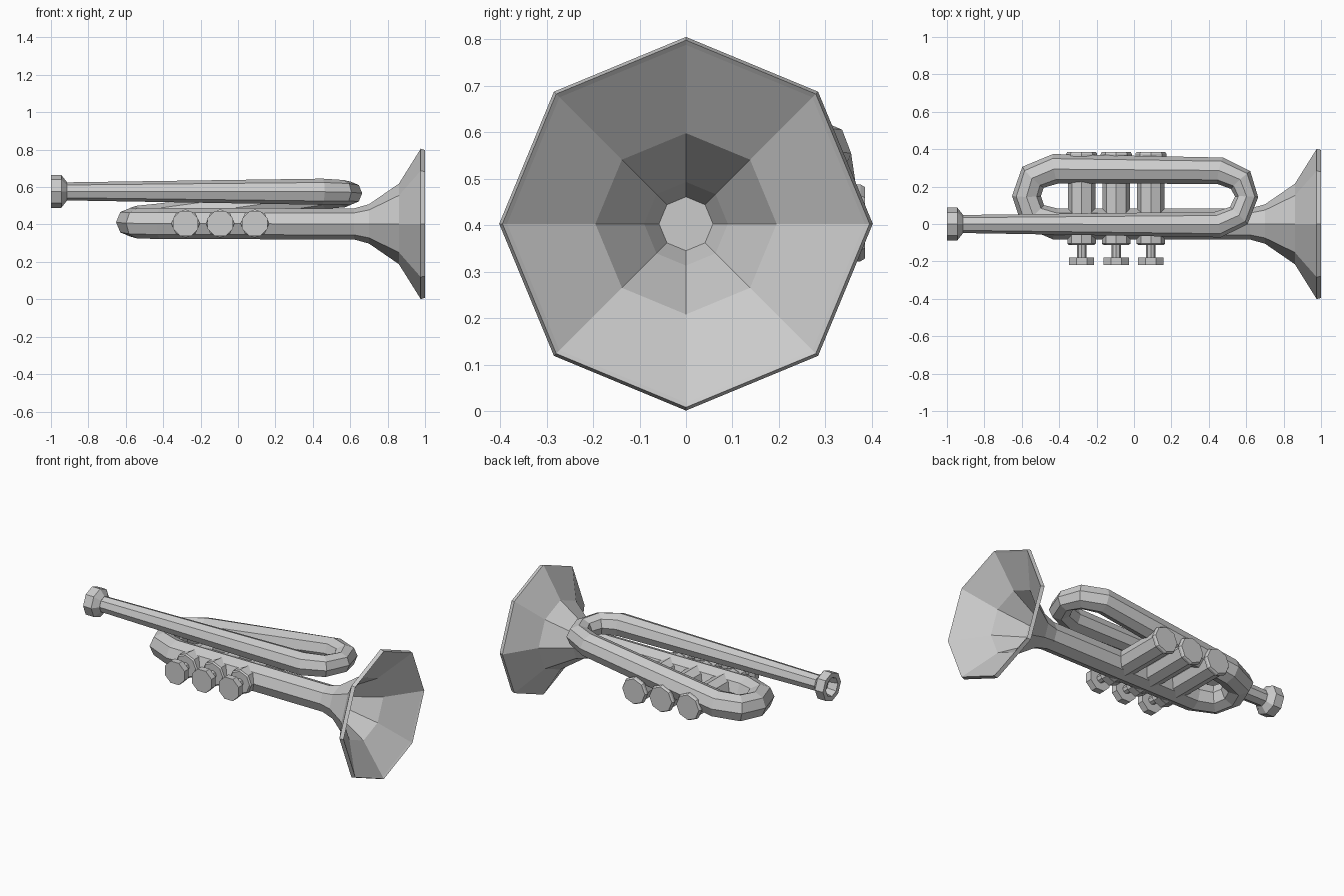
import bpy, bmesh, math
from mathutils import Vector

if "Cube" in bpy.data.objects:
    bpy.data.objects.remove(bpy.data.objects["Cube"])

SIDES = 8
UP = Vector((0, 0, 1))


def loft(name, stations, axis=None, turn=0.0):
    """Skin octagonal rings through (x, y, z, radius) stations, capping both ends."""
    bm = bmesh.new()
    pts = [Vector(s[:3]) for s in stations]
    rings = []
    for i, s in enumerate(stations):
        if axis:
            d = Vector(axis)
        else:
            a = (pts[i] - pts[i - 1]).normalized() if i else Vector()
            b = (pts[i + 1] - pts[i]).normalized() if i < len(pts) - 1 else Vector()
            d = (a + b).normalized()
        side = d.cross(UP).normalized()
        up = side.cross(d).normalized()
        ring = []
        for k in range(SIDES):
            t = 2 * math.pi * k / SIDES + turn
            ring.append(bm.verts.new(pts[i] + s[3] * (up * math.cos(t) + side * math.sin(t))))
        rings.append(ring)
    for r0, r1 in zip(rings, rings[1:]):
        for k in range(SIDES):
            n = (k + 1) % SIDES
            bm.faces.new((r0[k], r0[n], r1[n], r1[k]))
    bm.faces.new(rings[0][::-1])
    bm.faces.new(rings[-1])
    bmesh.ops.recalc_face_normals(bm, faces=bm.faces)
    mesh = bpy.data.meshes.new(name)
    bm.to_mesh(mesh)
    bm.free()
    ob = bpy.data.objects.new(name, mesh)
    bpy.context.collection.objects.link(ob)
    return ob


# Flared bell, outside then back down the inside of the throat
bell = [(0.62, 0.083), (0.70, 0.105), (0.86, 0.215), (0.977, 0.402), (1.0, 0.395),
        (0.992, 0.385), (0.86, 0.195), (0.70, 0.09), (0.63, 0.058)]
loft("bell", [(x, 0, 0.403, r) for x, r in bell], axis=(1, 0, 0))

# Wound tubing: bell tube, rear bend, back tube, front bend, lead pipe
loft("tubing", [
    (0.62, 0, 0.403, 0.083),
    (-0.42, 0, 0.405, 0.083),
    (-0.54, 0.045, 0.407, 0.081),
    (-0.575, 0.15, 0.412, 0.077),
    (-0.54, 0.25, 0.420, 0.08),
    (-0.42, 0.295, 0.432, 0.08),
    (0.46, 0.285, 0.555, 0.072),
    (0.57, 0.235, 0.562, 0.07),
    (0.602, 0.145, 0.567, 0.062),
    (0.56, 0.045, 0.572, 0.066),
    (0.45, -0.003, 0.575, 0.07),
    (-0.93, 0, 0.577, 0.048),
])

# Mouthpiece with hollow cup
cup = [(-0.915, 0.05), (-0.945, 0.088), (-1.0, 0.088), (-1.0, 0.058), (-0.945, 0.045)]
loft("mouthpiece", [(x, 0, 0.577, r) for x, r in cup], axis=(1, 0, 0))

# Three valves: casing with caps, stem and finger button
for i, x in enumerate((-0.28, -0.095, 0.09)):
    casing = [(-0.112, 0.068), (-0.105, 0.076), (-0.06, 0.076), (-0.06, 0.073),
              (0.36, 0.073), (0.36, 0.083), (0.375, 0.083), (0.385, 0.077)]
    loft(f"valve_casing_{i + 1}", [(x, y, 0.405, r) for y, r in casing], axis=(0, 1, 0))
    loft(f"valve_stem_{i + 1}", [(x, -0.19, 0.405, 0.025), (x, -0.10, 0.405, 0.025)],
         axis=(0, 1, 0))
    loft(f"valve_button_{i + 1}", [(x, -0.22, 0.405, 0.073), (x, -0.18, 0.405, 0.073)],
         axis=(0, 1, 0), turn=math.pi / 8)
